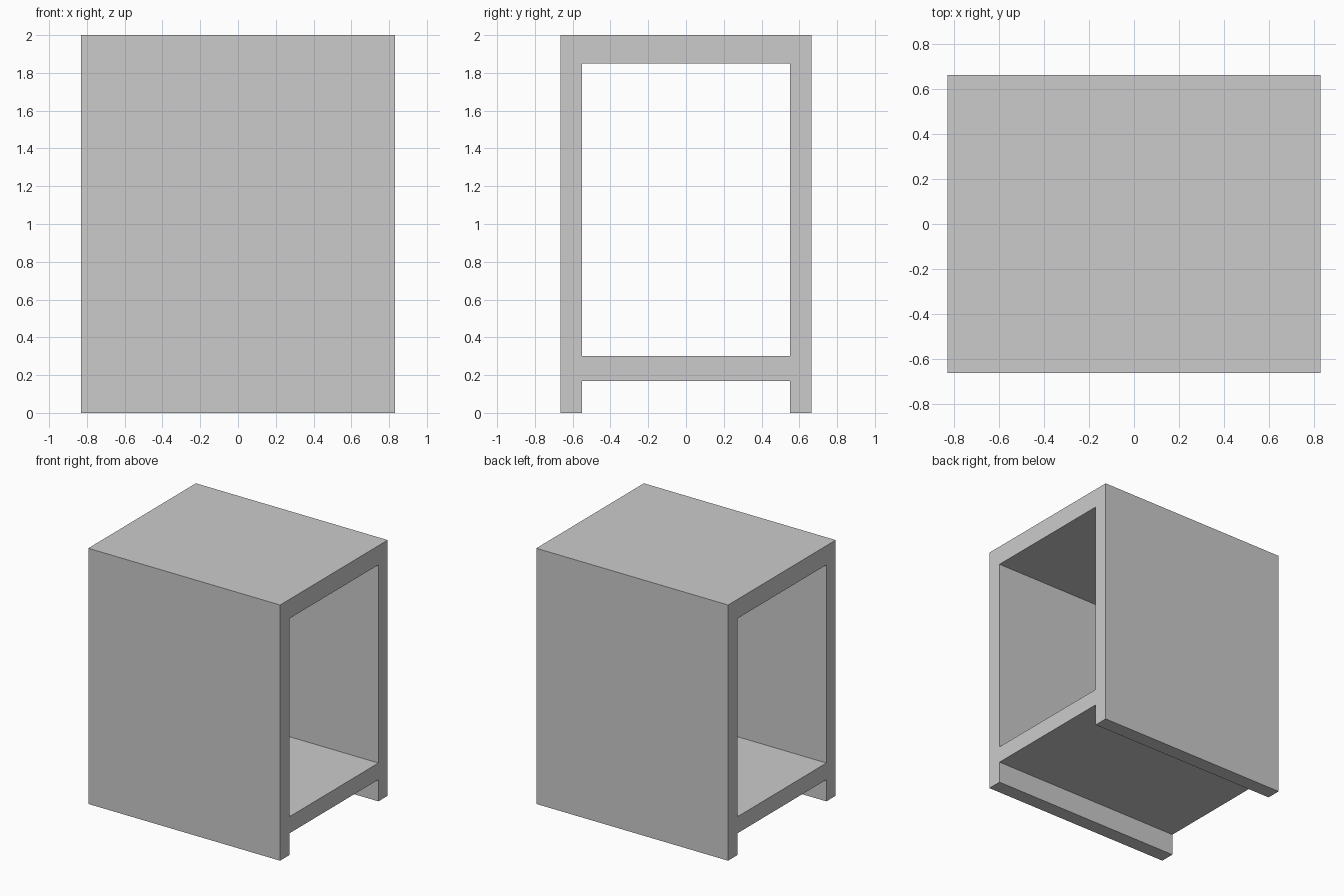
import bpy
import bmesh

if "Cube" in bpy.data.objects:
    bpy.data.objects.remove(bpy.data.objects["Cube"])

HALF_X = 0.83
YS = [-0.665, -0.55, 0.55, 0.665]        # outer and inner faces of the side walls
ZS = [0.0, 0.17, 0.30, 1.85, 2.0]        # feet, shelf, opening, top
OPEN = {(1, 0), (1, 2)}                  # empty cells: gap under shelf, main opening

bm = bmesh.new()

# End profile of the cabinet: a grid of cells with the openings left out
grid = {(i, j): bm.verts.new((-HALF_X, y, z))
        for i, y in enumerate(YS) for j, z in enumerate(ZS)}
cells = []
for i in range(len(YS) - 1):
    for j in range(len(ZS) - 1):
        if (i, j) not in OPEN:
            cells.append(bm.faces.new([grid[i, j], grid[i + 1, j],
                                       grid[i + 1, j + 1], grid[i, j + 1]]))

# Extrude the profile through the full width
ext = bmesh.ops.extrude_face_region(bm, geom=cells, use_keep_orig=True)
moved = [v for v in ext["geom"] if isinstance(v, bmesh.types.BMVert)]
bmesh.ops.translate(bm, verts=moved, vec=(2 * HALF_X, 0, 0))
bmesh.ops.recalc_face_normals(bm, faces=bm.faces[:])

mesh = bpy.data.meshes.new("open_cabinet")
bm.to_mesh(mesh)
bm.free()
cabinet = bpy.data.objects.new("open_cabinet", mesh)
bpy.context.collection.objects.link(cabinet)
